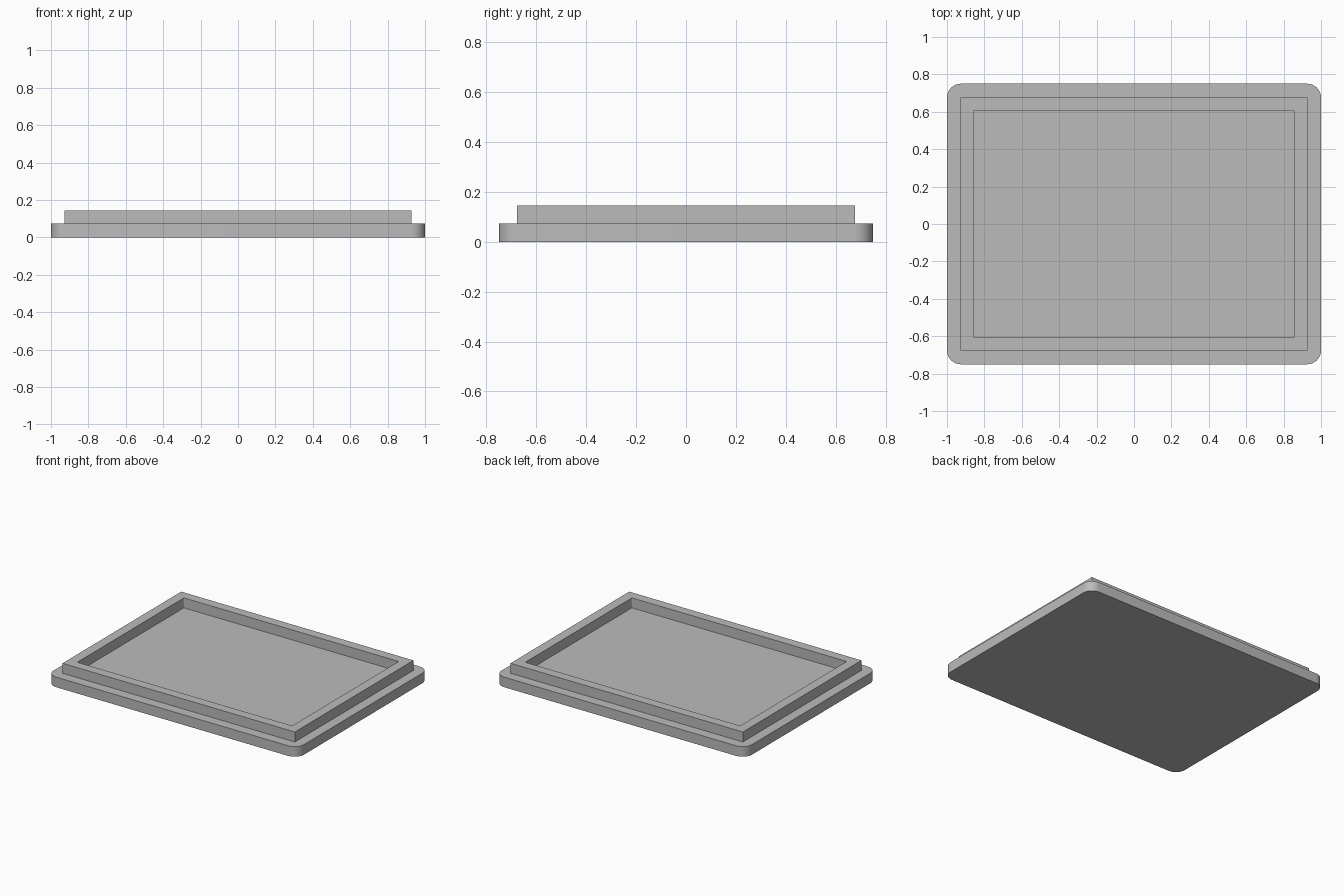
import bpy
import bmesh
from math import cos, sin, pi

cube = bpy.data.objects.get("Cube")
if cube:
    bpy.data.objects.remove(cube, do_unlink=True)

BASE_TOP = 0.073
RIM_TOP = 0.145

grey = bpy.data.materials.new("plain grey")
grey.use_nodes = True
colour = (0.5, 0.5, 0.5, 1)
grey.diffuse_color = colour
grey.node_tree.nodes["Principled BSDF"].inputs["Base Color"].default_value = colour


def outline(hx, hy, radius, steps):
    """Rounded rectangle, counter-clockwise; every corner has steps + 1 points."""
    points = []
    for i, (sx, sy) in enumerate([(1, 1), (-1, 1), (-1, -1), (1, -1)]):
        for k in range(steps + 1):
            a = (i + k / steps) * pi / 2
            points.append((sx * (hx - radius) + radius * cos(a),
                           sy * (hy - radius) + radius * sin(a)))
    return points


def ring(bm, points, z):
    return [bm.verts.new((x, y, z)) for x, y in points]


def bridge(bm, a, b):
    for i in range(len(a)):
        j = (i + 1) % len(a)
        bm.faces.new((a[i], a[j], b[j], b[i]))


def finish(bm, name):
    bmesh.ops.remove_doubles(bm, verts=bm.verts, dist=1e-5)
    bmesh.ops.recalc_face_normals(bm, faces=bm.faces)
    mesh = bpy.data.meshes.new(name)
    bm.to_mesh(mesh)
    bm.free()
    mesh.materials.append(grey)
    obj = bpy.data.objects.new(name, mesh)
    bpy.context.collection.objects.link(obj)
    bpy.ops.object.select_all(action='DESELECT')
    obj.select_set(True)
    bpy.context.view_layer.objects.active = obj
    bpy.ops.object.shade_smooth_by_angle(angle=pi / 6)


# Base plate with rounded corners
bm = bmesh.new()
plate = outline(1, 0.75, 0.075, 12)
low, high = ring(bm, plate, 0), ring(bm, plate, BASE_TOP)
bridge(bm, low, high)
bm.faces.new(low[::-1])
bm.faces.new(high)
finish(bm, "base_plate")

# Raised rim: square outside corners, barely rounded inside corners, seated in the plate
bm = bmesh.new()
outer = outline(0.928, 0.677, 0, 4)
inner = outline(0.858, 0.608, 0.006, 4)
seat = BASE_TOP - 0.01
loops = [ring(bm, outer, seat), ring(bm, outer, RIM_TOP),
         ring(bm, inner, RIM_TOP), ring(bm, inner, seat)]
for i in range(4):
    bridge(bm, loops[i], loops[(i + 1) % 4])
finish(bm, "raised_rim")
